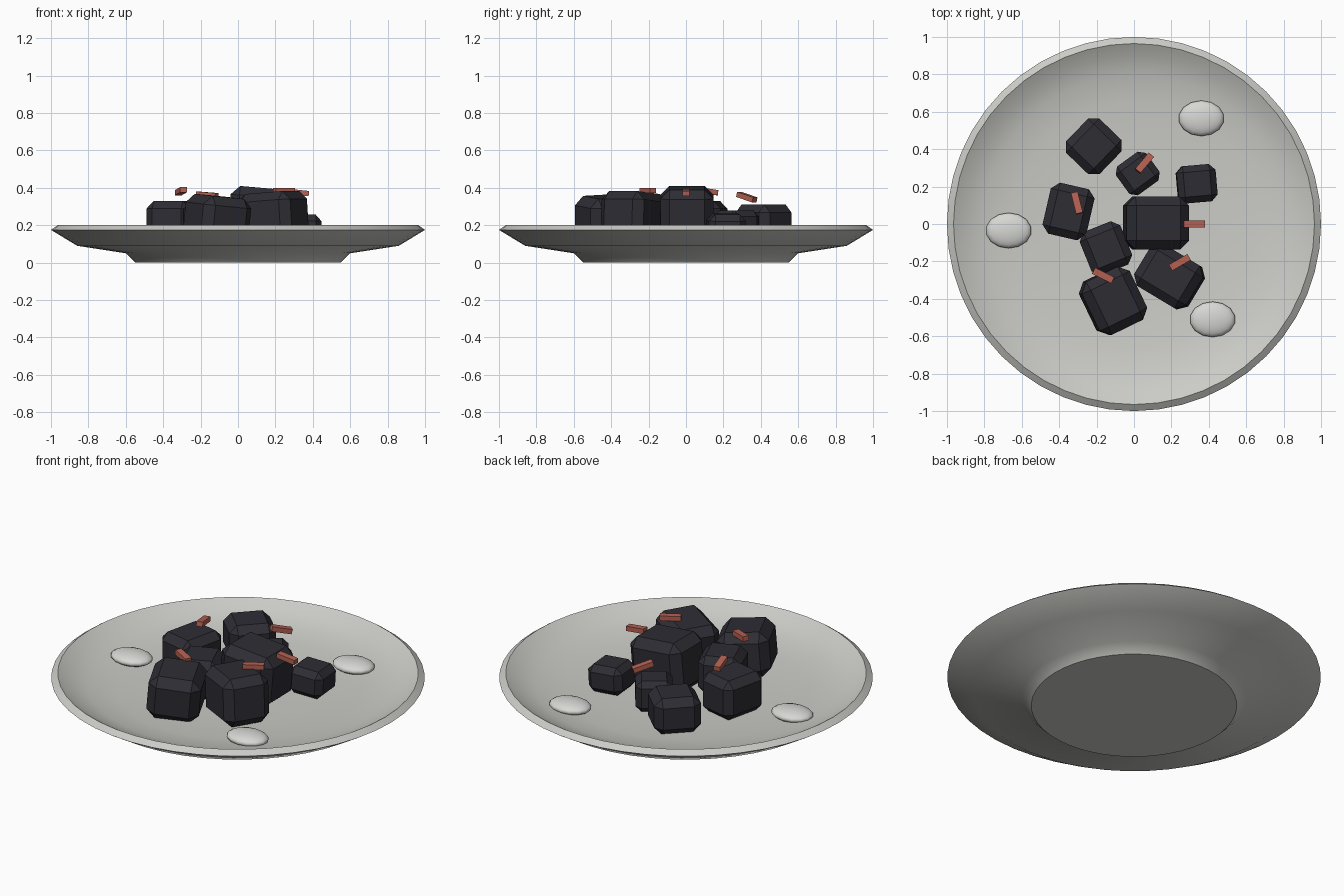
import bpy, bmesh, math
from mathutils import Matrix

if "Cube" in bpy.data.objects:
    bpy.data.objects.remove(bpy.data.objects["Cube"])


def material(name, rgb, rough=0.6):
    m = bpy.data.materials.new(name)
    m.use_nodes = True
    m.diffuse_color = (*rgb, 1)
    node = m.node_tree.nodes["Principled BSDF"]
    node.inputs["Base Color"].default_value = (*rgb, 1)
    node.inputs["Roughness"].default_value = rough
    return m


PLATE = material("pale grey ceramic", (0.60, 0.60, 0.57))
PEBBLE = material("off white", (0.68, 0.68, 0.66))
CHARCOAL = material("charcoal", (0.026, 0.026, 0.034))
CHIP = material("brick red", (0.47, 0.12, 0.085))


def add_object(name, bm, mat, smooth_angle=None):
    mesh = bpy.data.meshes.new(name)
    bmesh.ops.recalc_face_normals(bm, faces=bm.faces)
    bm.to_mesh(mesh)
    bm.free()
    mesh.materials.append(mat)
    ob = bpy.data.objects.new(name, mesh)
    bpy.context.collection.objects.link(ob)
    if smooth_angle:
        bpy.ops.object.select_all(action="DESELECT")
        ob.select_set(True)
        bpy.context.view_layer.objects.active = ob
        bpy.ops.object.shade_smooth_by_angle(angle=math.radians(smooth_angle))
    return ob


def box(name, size, loc, turn, mat, bevel=0):
    bm = bmesh.new()
    bmesh.ops.create_cube(bm, size=1)
    bmesh.ops.scale(bm, vec=size, verts=bm.verts)
    if bevel:
        bmesh.ops.bevel(bm, geom=bm.edges[:], offset=bevel, segments=1,
                        affect="EDGES")
    ob = add_object(name, bm, mat)
    ob.location = loc
    ob.rotation_euler = [math.radians(a) for a in turn]
    return ob


# Plate: one lathed profile, from the underside over the rim to the inside
profile = [(0, 0), (0.55, 0), (0.60, 0.05), (0.86, 0.09), (1.0, 0.175),
           (0.965, 0.2), (0.9, 0.162), (0.8, 0.128), (0.65, 0.107),
           (0.4, 0.095), (0, 0.09)]
bm = bmesh.new()
points = [bm.verts.new((r, 0, z)) for r, z in profile]
edges = [bm.edges.new(pair) for pair in zip(points, points[1:])]
bmesh.ops.spin(bm, geom=points + edges, cent=(0, 0, 0), axis=(0, 0, 1),
               angle=2 * math.pi, steps=48)
bmesh.ops.remove_doubles(bm, verts=bm.verts, dist=0.0005)
add_object("plate", bm, PLATE, 40)

# Flat pebbles lying on the plate
for i, (x, y) in enumerate([(0.36, 0.565), (0.42, -0.51), (-0.67, -0.035)]):
    bm = bmesh.new()
    bmesh.ops.create_uvsphere(bm, u_segments=14, v_segments=10, radius=1,
                              matrix=Matrix.Diagonal((0.122, 0.095, 0.034, 1)))
    ob = add_object(f"pebble_{i + 1}", bm, PEBBLE, 60)
    ob.location = (x, y, 0.13)

# Charcoal chunks: x, y, width, depth, top height, tilt x, tilt y, turn
chunks = [
    (-0.215, 0.415, 0.255, 0.25, 0.31, 0, 0, 46),
    (0.02, 0.27, 0.20, 0.19, 0.28, 0, 0, 36),
    (0.335, 0.215, 0.21, 0.20, 0.26, 0, 3, 5),
    (0.118, 0.005, 0.335, 0.285, 0.40, 0, 5, 0),
    (-0.35, 0.067, 0.24, 0.28, 0.33, 0, 0, -13),
    (-0.15, -0.13, 0.235, 0.25, 0.325, 0, 0, 22),
    (-0.112, -0.41, 0.285, 0.315, 0.355, 3, 5, 26),
    (0.19, -0.28, 0.325, 0.265, 0.375, 0, -4, -31),
]
floor = 0.1
for i, (x, y, w, d, top, rx, ry, rz) in enumerate(chunks):
    box(f"charcoal_chunk_{i + 1}", (w, d, top - floor),
        (x, y, (top + floor) / 2), (rx, ry, rz), CHARCOAL, 0.17 * min(w, d))

# Small red chips on top: position, then tilt and turn
chips = [
    (0.055, 0.325, 0.35, 15, 50),
    (-0.305, 0.112, 0.382, 8, 104),
    (0.322, 0, 0.375, 6, 0),
    (0.245, -0.205, 0.386, 0, 30),
    (-0.165, -0.275, 0.362, 4, -26),
]
for i, (x, y, z, tilt, turn) in enumerate(chips):
    box(f"red_chip_{i + 1}", (0.115, 0.037, 0.028), (x, y, z),
        (0, tilt, turn), CHIP)
